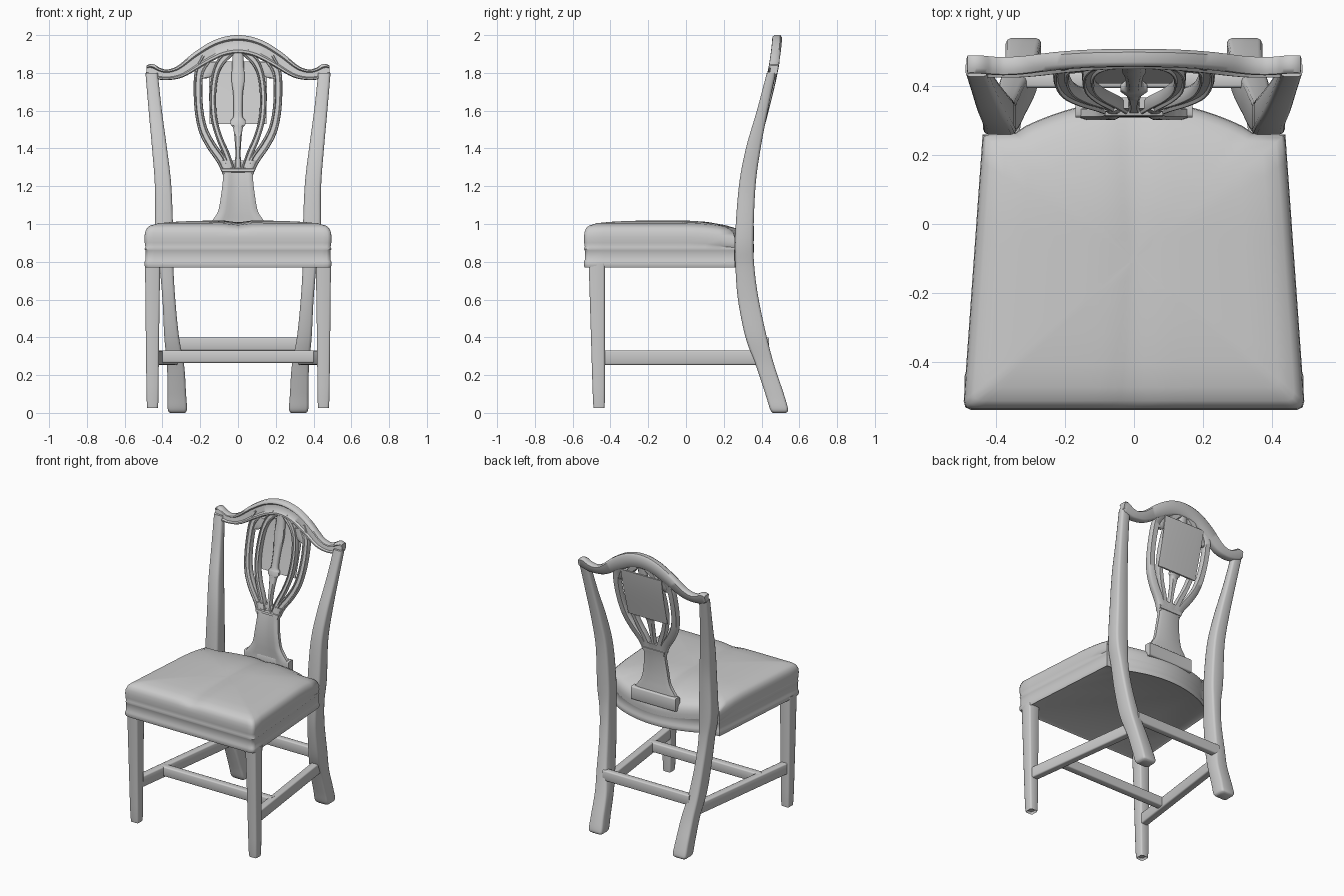
import bpy, bmesh, math
from mathutils import Vector

if "Cube" in bpy.data.objects:
    bpy.data.objects.remove(bpy.data.objects["Cube"])

# ---------- helpers ----------
def smooth_rows(rows, n=6):
    """Catmull-Rom interpolation of tuples."""
    out = []
    for i in range(len(rows) - 1):
        a, b, c, d = rows[max(i - 1, 0)], rows[i], rows[i + 1], rows[min(i + 2, len(rows) - 1)]
        for k in range(n):
            t = k / n
            out.append(tuple(0.5 * (2 * q + (r - p) * t + (2 * p - 5 * q + 4 * r - s) * t * t
                                    + (3 * q - p - 3 * r + s) * t ** 3)
                             for p, q, r, s in zip(a, b, c, d)))
    return out + [rows[-1]]

def loft(name, rings, mirror=False, angle=50):
    """Skin closed rings into a capped solid."""
    bm = bmesh.new()
    vs = [[bm.verts.new(p) for p in ring] for ring in rings]
    n = len(rings[0])
    for a, b in zip(vs, vs[1:]):
        for i in range(n):
            bm.faces.new((a[i], a[(i + 1) % n], b[(i + 1) % n], b[i]))
    bm.faces.new(vs[0])
    bm.faces.new(vs[-1])
    bmesh.ops.recalc_face_normals(bm, faces=bm.faces)
    me = bpy.data.meshes.new(name)
    bm.to_mesh(me)
    bm.free()
    ob = bpy.data.objects.new(name, me)
    bpy.context.collection.objects.link(ob)
    bpy.ops.object.select_all(action='DESELECT')
    ob.select_set(True)
    bpy.context.view_layer.objects.active = ob
    bpy.ops.object.shade_smooth_by_angle(angle=math.radians(angle))
    if mirror:
        ob.modifiers.new("Mirror", 'MIRROR')
    return ob

def soft_rect(hw, hd, c):
    """Rectangle with rounded corners, half sizes hw and hd."""
    pts = []
    for k, (sx, sy) in enumerate(((1, 1), (-1, 1), (-1, -1), (1, -1))):
        for j in range(3):
            a = math.radians(90 * k + 45 * j)
            pts.append((sx * (hw - c) + c * math.cos(a), sy * (hd - c) + c * math.sin(a)))
    return pts

def post(name, rows, c=0.014, n=6):
    """Upright from rows of (z, x0, x1, y0, y1), mirrored left/right."""
    rings = []
    for z, x0, x1, y0, y1 in smooth_rows(rows, n):
        rings.append([((x0 + x1) / 2 + u, (y0 + y1) / 2 + v, z)
                      for u, v in soft_rect((x1 - x0) / 2, (y1 - y0) / 2, c)])
    return loft(name, rings, True)

def bar(name, p, q, w, h, mirror=False):
    """Horizontal bar from p to q."""
    p, q = Vector(p), Vector(q)
    side = (q - p).cross(Vector((0, 0, 1))).normalized()
    rings = [[e + side * u + Vector((0, 0, v)) for u, v in soft_rect(w / 2, h / 2, 0.008)]
             for e in (p, q)]
    return loft(name, rings, mirror)

def back_y(z):
    """Rake of the chair back."""
    t = min(max((z - 1.1) / 0.95, 0), 1)
    return 0.322 + 0.163 * t * t * (3 - 2 * t)

MOULDED = [(-1, -.5), (-.85, -.95), (-.6, -1), (-.42, -.55), (.42, -.55), (.6, -1), (.85, -.95),
           (1, -.5), (1, .6), (.75, 1), (-.75, 1), (-1, .6)]
PLAIN = [(-1, -.4), (-.6, -1), (.6, -1), (1, -.4), (1, .5), (.7, 1), (-.7, 1), (-1, .5)]

def strip(name, rows, depth, section=MOULDED, off=0.0, mirror=False, n=6):
    """Ribbon along (x, z, half width), laid on the raked back."""
    pts = smooth_rows(rows, n)
    rings = []
    for i, (x, z, hw) in enumerate(pts):
        a, b = pts[max(i - 1, 0)], pts[min(i + 1, len(pts) - 1)]
        t = Vector((b[0] - a[0], b[1] - a[1])).normalized()
        rings.append([(x - t.y * u * hw, back_y(z + t.x * u * hw) + off + v * depth,
                       z + t.x * u * hw) for u, v in section])
    return loft(name, rings, mirror)

# ---------- upholstered seat ----------
half = [(0.49 * i / 12, -0.54) for i in range(12)]
half += [(0.475, -0.54), (0.49, -0.533), (0.495, -0.515)]
half += [(0.495 - 0.055 * i / 10, -0.515 + 0.775 * i / 10) for i in range(1, 11)]
half += [(0.345, 0.265)]
half += [(0.345 * (1 - i / 12), 0.27 + 0.09 * (1 - (1 - i / 12) ** 2)) for i in range(1, 13)]
outline = half + [(-x, y) for x, y in half[-2:0:-1]]
profile = [(.96, .778), (.992, .77), (1, .78), (1, .80), (.99, .81), (.99, .86), (1, .868), (.99, .878),
           (.998, .90), (1, .93), (.995, .955), (.975, .978), (.94, .991), (.85, 1.004), (.7, 1.011),
           (.5, 1.016), (.3, 1.018), (.15, 1.019), (.03, 1.019)]
rings = []
for s, z in profile:
    ring = []
    for x, y in outline:
        px, py = x * s, -0.1 + (y + 0.1) * s
        dz = 0.0
        if z > 0.89:
            dz = -0.4 * max(py, 0) ** 2 - (0.01 * math.exp(-(px / 0.05) ** 2) if z > 0.96 else 0)
        ring.append((px, py, z + dz))
    rings.append(ring)
loft("seat", rings, angle=60)

# ---------- legs and posts ----------
post("front_leg", [(0.04, .43, .475, -.485, -.435), (0.055, .422, .483, -.492, -.43),
                   (0.4, .418, .488, -.503, -.43), (0.79, .412, .492, -.515, -.43)], 0.01, 3)
post("back_leg_and_post", [
    (0.0, .28, .36, .46, .53), (0.02, .27, .372, .445, .54), (0.1, .275, .373, .42, .518),
    (0.25, .285, .376, .37, .468), (0.4, .312, .39, .315, .428), (0.6, .332, .40, .275, .385),
    (0.77, .342, .415, .262, .362), (0.93, .343, .437, .26, .357), (1.2, .353, .44, .28, .368),
    (1.4, .376, .455, .317, .395), (1.6, .403, .473, .375, .433), (1.8, .425, .49, .428, .475)])

# ---------- stretchers ----------
bar("side_stretcher", (.452, -.46, .292), (.34, .40, .292), .05, .076, True)
bar("cross_stretcher", (-.42, -.22, .298), (.42, -.22, .298), .05, .066)
bar("back_stretcher", (-.33, .418, .365), (.33, .418, .365), .045, .07)

# ---------- crest rail ----------
arc = [(.485, 1.815, .024), (.46, 1.812, .036), (.42, 1.796, .031), (.37, 1.79, .028),
       (.3, 1.81, .034), (.2, 1.878, .044), (.1, 1.932, .048)]
strip("crest_rail", [(-x, z, w) for x, z, w in arc] + [(0, 1.951, .049)] + arc[::-1], 0.026)

# ---------- pierced splat ----------
strip("splat_base", [(0, .95, .165), (0, .985, .16), (0, 1.02, .135), (0, 1.07, .105), (0, 1.15, .09),
                     (0, 1.24, .08), (0, 1.30, .086), (0, 1.335, .1)], 0.02)
bar("splat_shoe", (-.17, .335, .95), (.17, .335, .95), .05, .09)
strip("splat_band", [(-.085, 1.285, .012), (0, 1.285, .012), (.085, 1.285, .012)], 0.024, PLAIN, n=2)
strip("outer_rib", [(.06, 1.27, .022), (.09, 1.34, .025), (.145, 1.42, .025), (.185, 1.5, .024),
                    (.206, 1.6, .023), (.212, 1.72, .023), (.203, 1.81, .025), (.165, 1.88, .03)],
      0.02, mirror=True)
strip("inner_rib", [(.035, 1.29, .018), (.062, 1.37, .018), (.1, 1.46, .017), (.127, 1.56, .017),
                    (.133, 1.68, .017), (.12, 1.79, .018), (.09, 1.86, .022), (.04, 1.91, .022)],
      0.02, mirror=True)
strip("splat_spandrel", [(.19, 1.775, .006), (.165, 1.8, .03), (.15, 1.86, .05)], 0.014, PLAIN,
      mirror=True)
strip("centre_baluster", [(0, 1.3, .02), (0, 1.38, .014), (0, 1.5, .024), (0, 1.525, .038), (0, 1.55, .038),
                          (0, 1.575, .024), (0, 1.68, .025), (0, 1.76, .034), (0, 1.83, .032),
                          (0, 1.92, .028)], 0.018, PLAIN)
strip("splat_back_plate", [(0, 1.53, .15), (0, 1.64, .152), (0, 1.75, .154), (0, 1.86, .156)],
      0.006, PLAIN, 0.022)
